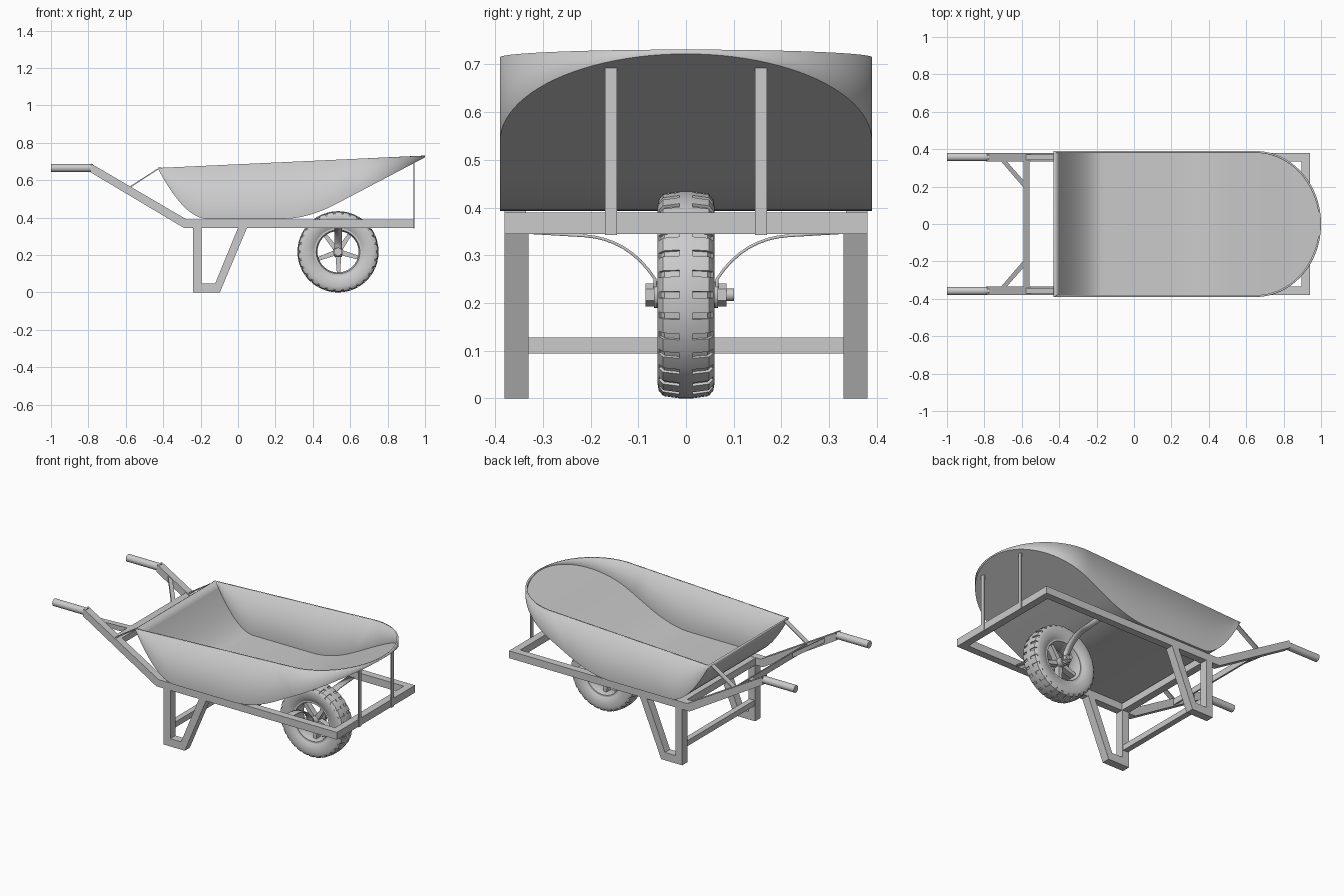
import bpy, bmesh, math
from mathutils import Vector

if "Cube" in bpy.data.objects:
    bpy.data.objects.remove(bpy.data.objects["Cube"])

def finish(name, bm, smooth=None, doubles=0.0):
    if doubles:
        bmesh.ops.remove_doubles(bm, verts=bm.verts, dist=doubles)
    bmesh.ops.recalc_face_normals(bm, faces=bm.faces)
    me = bpy.data.meshes.new(name)
    bm.to_mesh(me)
    bm.free()
    ob = bpy.data.objects.new(name, me)
    bpy.context.collection.objects.link(ob)
    if smooth:
        bpy.ops.object.select_all(action='DESELECT')
        ob.select_set(True)
        bpy.context.view_layer.objects.active = ob
        bpy.ops.object.shade_smooth_by_angle(angle=math.radians(smooth))
    return ob

def prism(name, pts, a, b, axis='y'):
    """Extrude a 2D outline: axis y -> (x, z) points, axis z -> (x, y) points."""
    bm = bmesh.new()
    rows = []
    for t in (a, b):
        rows.append([bm.verts.new((p, t, q) if axis == 'y' else (p, q, t)) for p, q in pts])
    bm.faces.new(rows[0])
    bm.faces.new(rows[1])
    n = len(pts)
    for i in range(n):
        j = (i + 1) % n
        bm.faces.new((rows[0][i], rows[0][j], rows[1][j], rows[1][i]))
    return finish(name, bm)

def box(name, x0, x1, y0, y1, z0, z1):
    return prism(name, [(x0, z0), (x1, z0), (x1, z1), (x0, z1)], y0, y1)

def rod(name, p, q, r, n=24, smooth=40):
    p, q = Vector(p), Vector(q)
    bm = bmesh.new()
    bmesh.ops.create_cone(bm, cap_ends=True, segments=n, radius1=r, radius2=r, depth=(q - p).length)
    bmesh.ops.rotate(bm, verts=bm.verts, matrix=(q - p).to_track_quat('Z', 'Y').to_matrix())
    bmesh.ops.translate(bm, verts=bm.verts, vec=(p + q) / 2)
    return finish(name, bm, smooth)

def bezier(p, t):
    s = 1 - t
    return tuple(s*s*a + 2*s*t*b + t*t*c for a, b, c in zip(*p))

# Tray: side profile swept across, walls follow a plan with an elliptical nose
back = [bezier([(-0.43, 0.665), (-0.29, 0.40), (-0.17, 0.393)], i / 12) for i in range(13)]
bend = [bezier([(0.24, 0.393), (0.37, 0.393), (0.52, 0.470)], i / 10) for i in range(11)]
nose = [0.65 + 0.35 * math.sin(math.pi / 2 * i / 24) for i in range(25)]
front = [(x, 0.470 + (x - 0.52) * (0.722 - 0.470) / 0.48) for x in nose]
bm = bmesh.new()
rows = []
for x, z in back + bend + front:
    w = 0.39 * math.sqrt(max(0, 1 - (max(0, x - 0.65) / 0.35) ** 2))
    zr = 0.665 + 0.066 * (x + 0.43) / 1.43
    rows.append([bm.verts.new(v) for v in ((x, -w, zr), (x, -w, z), (x, w, z), (x, w, zr))])
for r, s in zip(rows, rows[1:]):
    for k in range(3):
        bm.faces.new((r[k], r[k + 1], s[k + 1], s[k]))
bmesh.ops.dissolve_degenerate(bm, dist=1e-5, edges=bm.edges)
tray = finish("tray", bm, 35, 1e-4)
# thicken the sheet towards the inside
up = sum(p.normal.z * p.area for p in tray.data.polygons)
sol = tray.modifiers.new("sheet", 'SOLIDIFY')
sol.thickness = 0.01
sol.offset = 1 if up > 0 else -1

for s, side in ((1, "left"), (-1, "right")):
    y0, y1 = s * 0.335, s * 0.38
    # Side rails rising into the handles
    prism("rail_" + side, [(-0.785, 0.688), (-0.275, 0.39), (0.94, 0.39), (0.94, 0.345),
                           (-0.29, 0.345), (-0.79, 0.643)], y0, y1)
    rod("grip_" + side, (-1, s * 0.358, 0.665), (-0.775, s * 0.358, 0.665), 0.022)
    # Legs: upright, foot and slanted strut
    l0, l1 = s * 0.33, s * 0.38
    prism("leg_upright_" + side, [(-0.24, 0), (-0.195, 0), (-0.195, 0.345), (-0.24, 0.345)], l0, l1)
    prism("leg_foot_" + side, [(-0.195, 0), (-0.097, 0), (-0.122, 0.048), (-0.195, 0.048)], l0, l1)
    prism("leg_strut_" + side, [(-0.122, 0.048), (-0.097, 0), (0.048, 0.345), (0.0, 0.345)], l0, l1)
    # Flat brace from handle to tray back
    prism("tray_brace_" + side, [(-0.585, 0.562), (-0.43, 0.662), (-0.427, 0.657), (-0.582, 0.556)],
          s * 0.342, s * 0.372)
    # Diagonal gusset between handle and crossbar, tilted with the handle
    g = prism("handle_gusset_" + side, [(-0.715, s * 0.34), (-0.685, s * 0.34),
                                        (-0.575, s * 0.215), (-0.575, s * 0.177)], 0, 0.03, 'z')
    for v in g.data.vertices:
        v.co.z += 0.528 - 0.59 * (v.co.x + 0.575)
    # Front tray supports
    box("tray_support_" + side, 0.938, 0.944, s * 0.145, s * 0.17, 0.342, 0.695)
    # Curved wheel bracket
    bm = bmesh.new()
    path = [(0.337, 0.348), (0.215, 0.341)]
    path += [bezier([(0.215, 0.341), (0.12, 0.335), (0.065, 0.25)], i / 8) for i in range(1, 9)]
    path += [(0.064, 0.19)]
    strip = [[bm.verts.new((x, s * y, z)) for x in (0.515, 0.557)] for y, z in path]
    for a, b in zip(strip, strip[1:]):
        bm.faces.new((a[0], a[1], b[1], b[0]))
    br = finish("wheel_bracket_" + side, bm, 40)
    m = br.modifiers.new("sheet", 'SOLIDIFY')
    m.thickness = 0.006
    m.offset = 0
    # Hex nut / bolt head
    rod("axle_nut_" + side, (0.535, s * 0.066, 0.217), (0.535, s * 0.085, 0.217), 0.024, 6, None)

# Crossbars
box("front_crossbar", 0.895, 0.94, -0.378, 0.378, 0.345, 0.39)
box("rear_crossbar", -0.24, -0.195, -0.34, 0.34, 0.345, 0.388)
box("leg_crossbar", -0.235, -0.2, -0.335, 0.335, 0.094, 0.128)
prism("handle_crossbar", [(-0.59, 0.532), (-0.56, 0.514), (-0.56, 0.551), (-0.59, 0.569)], -0.345, 0.345)

# Wheel
C = Vector((0.535, 0, 0.217))

def lathe(name, prof, angles, grooves=None):
    """Revolve a closed (y, radius) profile about the axle."""
    bm = bmesh.new()
    n, m = len(prof), len(angles)
    rings = [[bm.verts.new(C + Vector((r * math.cos(a), y, r * math.sin(a)))) for y, r in prof] for a in angles]
    cut = []
    for i in range(m):
        for j in range(n):
            k = (j + 1) % n
            f = bm.faces.new((rings[i][j], rings[i][k], rings[(i + 1) % m][k], rings[(i + 1) % m][j]))
            if grooves and j in grooves and i % 3 == 0:
                cut.append(f)
    bmesh.ops.recalc_face_normals(bm, faces=bm.faces)
    if cut:
        bmesh.ops.inset_region(bm, faces=cut, thickness=0.0005, depth=-0.006)
    return finish(name, bm, 35)

half = [(-0.042, 0.122), (-0.053, 0.14), (-0.059, 0.162), (-0.06, 0.185), (-0.057, 0.201),
        (-0.048, 0.212), (-0.014, 0.217)]
tyre = half + [(-y, r) for y, r in reversed(half)]
pitch = 2 * math.pi / 30
lathe("tyre", tyre, [pitch * (i + t) for i in range(30) for t in (-0.15, 0.15, 0.5)], (4, 5, 7, 8))
even = [2 * math.pi * i / 64 for i in range(64)]
lathe("wheel_rim", [(-0.045, 0.117), (-0.045, 0.127), (0.045, 0.127), (0.045, 0.117),
                    (0.02, 0.11), (-0.02, 0.11)], even)
rod("hub", C - Vector((0, 0.05, 0)), C + Vector((0, 0.05, 0)), 0.027, 32)
rod("axle", C - Vector((0, 0.08, 0)), C + Vector((0, 0.101, 0)), 0.013)
for s in (-1, 1):
    rod("axle_washer", C + Vector((0, s * 0.06, 0)), C + Vector((0, s * 0.067, 0)), 0.028)
for k in range(5):
    a = math.radians(56 + 72 * k)
    d, t = Vector((math.cos(a), 0, math.sin(a))), Vector((-math.sin(a), 0, math.cos(a)))
    pts = [C + d * r + t * w for r, w in ((0.02, -0.014), (0.115, -0.01), (0.115, 0.01), (0.02, 0.014))]
    prism("spoke", [(p.x, p.z) for p in pts], -0.018, 0.018)
